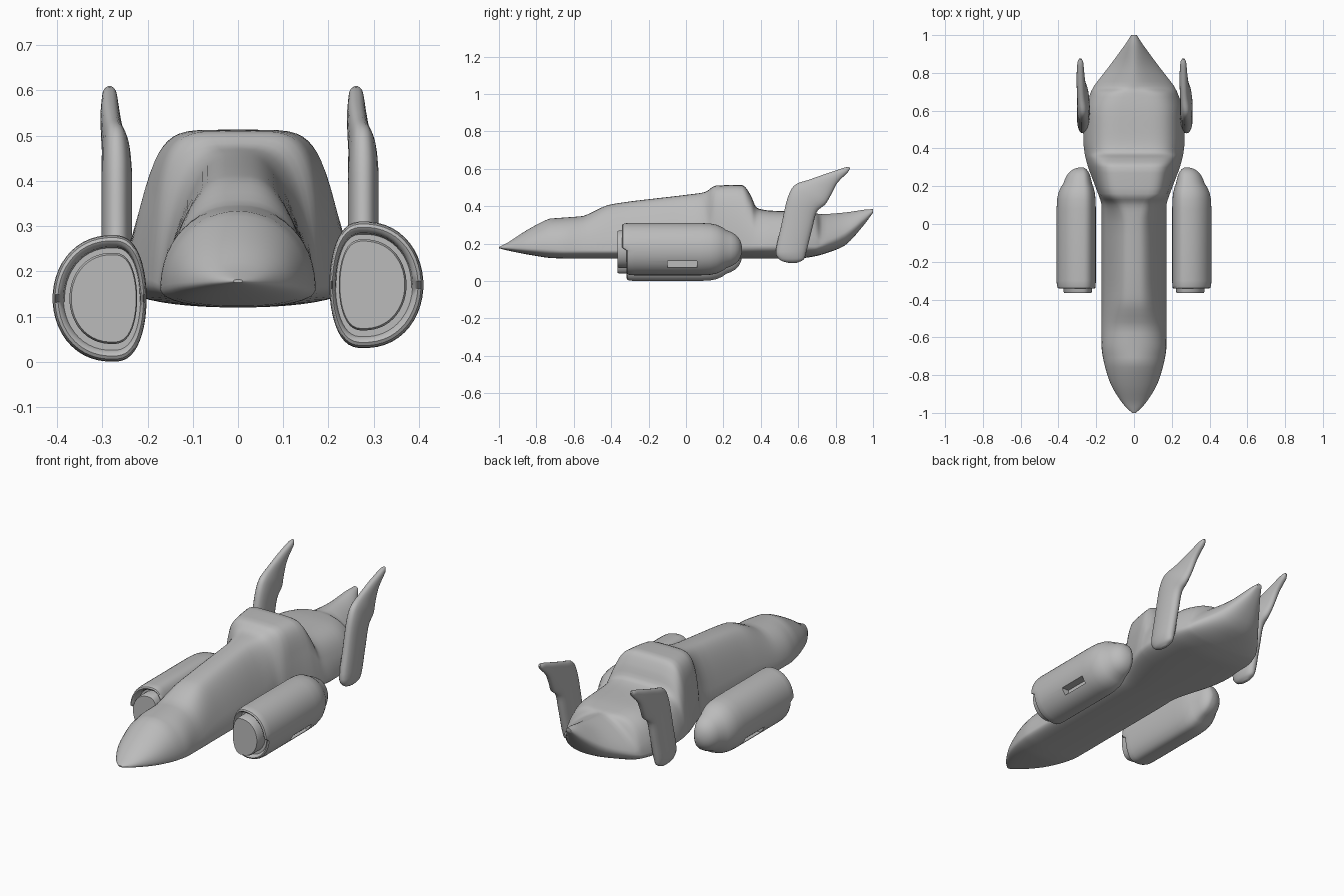
import bpy, bmesh, math

if "Cube" in bpy.data.objects:
    bpy.data.objects.remove(bpy.data.objects["Cube"])

mat = bpy.data.materials.new("hull grey")
mat.diffuse_color = (0.5, 0.5, 0.5, 1)
mat.use_nodes = True
mat.node_tree.nodes["Principled BSDF"].inputs["Base Color"].default_value = mat.diffuse_color


def refine(rows, n):
    """Catmull-Rom style rows between the given stations (limited tangents)."""
    out = []
    for i in range(len(rows) - 1):
        a, b = rows[i], rows[i + 1]
        p, q = rows[max(i - 1, 0)], rows[min(i + 2, len(rows) - 1)]
        for k in range(n):
            t = k / n
            row = []
            for w, x, y, z in zip(p, a, b, q):
                lim = 1.5 * abs(y - x)
                m0 = max(-lim, min(lim, (y - w) / 2))
                m1 = max(-lim, min(lim, (z - x) / 2))
                row.append(x * (2*t**3 - 3*t**2 + 1) + m0 * (t**3 - 2*t**2 + t)
                           + y * (3*t**2 - 2*t**3) + m1 * (t**3 - t**2))
            out.append(row)
    return out + [rows[-1]]


def loft(name, rings):
    bm = bmesh.new()
    vs = [[bm.verts.new(p) for p in r] for r in rings]
    n = len(vs[0])
    for a, b in zip(vs, vs[1:]):
        for i in range(n):
            j = (i + 1) % n
            bm.faces.new((a[i], a[j], b[j], b[i]))
    bm.faces.new(vs[0])
    bm.faces.new(vs[-1])
    bmesh.ops.recalc_face_normals(bm, faces=bm.faces)
    me = bpy.data.meshes.new(name)
    bm.to_mesh(me)
    bm.free()
    me.materials.append(mat)
    ob = bpy.data.objects.new(name, me)
    bpy.context.collection.objects.link(ob)
    return ob


def smooth(ob, deg=38):
    bpy.ops.object.select_all(action='DESELECT')
    ob.select_set(True)
    bpy.context.view_layer.objects.active = ob
    bpy.ops.object.shade_smooth_by_angle(angle=math.radians(deg))


def spow(v, e):
    return math.copysign(abs(v) ** e, v) if abs(v) > 1e-6 else 0.0


# Fuselage: y, bottom, chine height, top, chine width, shoulder width, roundness
hull = [
    (-1.0, .175, .178, .182, .010, .010, 1),
    (-.95, .162, .178, .207, .060, .060, 1),
    (-.85, .142, .175, .272, .122, .122, 1),
    (-.73, .123, .170, .333, .160, .160, 1),
    (-.65, .12, .165, .339, .172, .165, .9),
    (-.55, .12, .165, .347, .172, .140, .8),
    (-.42, .12, .165, .405, .172, .105, .65),
    (-.30, .12, .165, .425, .172, .095, .6),
    (.00, .12, .165, .460, .172, .095, .6),
    (.10, .12, .170, .475, .172, .120, .5),
    (.16, .12, .180, .510, .190, .165, .4),
    (.30, .12, .190, .513, .243, .180, .35),
    (.345, .12, .190, .460, .255, .190, .4),
    (.38, .12, .190, .390, .262, .200, .45),
    (.45, .12, .190, .376, .268, .200, .45),
    (.60, .12, .190, .371, .260, .200, .5),
    (.69, .132, .185, .362, .232, .180, .6),
    (.73, .142, .195, .357, .212, .160, 1.15),
    (.85, .190, .250, .366, .120, .090, 1.2),
    (.96, .310, .338, .382, .040, .035, 1),
    (1.0, .365, .373, .384, .015, .015, 1)]
rings = []
N = 48
for y, zb, zw, zt, w, ws, e in refine(hull, 4):
    ring = []
    for i in range(N):
        a = 2 * math.pi * i / N
        c, s = math.cos(a), math.sin(a)
        if s >= 0:
            h = spow(s, e)
            ring.append((spow(c, e) * (w + (ws - w) * h), y, zw + (zt - zw) * h))
        else:
            ring.append((spow(c, .9) * w, y, zw + (zw - zb) * spow(s, .8)))
    rings.append(ring)
smooth(loft("fuselage", rings))

# Engine pods: y, scale - nozzle plug, groove, lip, body, tail dome
pod = [(-.366, .02), (-.366, .69), (-.358, .72), (-.30, .72), (-.30, .80),
       (-.325, .82), (-.338, .86), (-.342, .91), (-.338, .96), (-.325, .99),
       (-.30, 1), (.08, 1), (.13, .98), (.165, .93), (.195, .83), (.215, .73),
       (.24, .66), (.262, .57), (.28, .45), (.292, .30), (.298, .15), (.30, .02)]
for name, sx, zc in (("right_engine", 1, .17), ("left_engine", -1, .14)):
    rings = []
    for k, (y, s) in enumerate(pod):
        ring = []
        for i in range(N):
            a = 2 * math.pi * (i + .5) / N
            c, q = math.cos(a), math.sin(a)
            x = .277 + s * (.133 * spow(c, .9) if c > 0 else .075 * spow(c, .75))
            # lower half of the lip is set back
            step = .025 if 5 <= k <= 10 and q < 0 else 0
            ring.append((sx * x, y + step, zc + s * .14 * q))
        rings.append(ring)
    ob = loft(name, rings)
    # vent slot low on the outer side
    bpy.ops.mesh.primitive_cube_add(size=1, location=(sx * .39, -.02, zc - .08))
    cut = bpy.context.object
    cut.name = "vent_cutter"
    cut.scale = (.07, .16, .035)
    cut.hide_render = True
    cut.data.materials.append(mat)
    mod = ob.modifiers.new("vent", 'BOOLEAN')
    mod.operation = 'DIFFERENCE'
    mod.solver = 'EXACT'
    mod.object = cut
    bpy.context.view_layer.objects.active = ob
    bpy.ops.object.modifier_apply(modifier="vent")
    bpy.data.objects.remove(cut)
    smooth(ob)

# Tail fins: front y,z  back y,z  centre x, half thickness
fin = [(.55, .096, .59, .096, .277, .008),
       (.505, .110, .63, .115, .277, .024),
       (.48, .155, .645, .16, .277, .034),
       (.51, .300, .675, .28, .277, .034),
       (.545, .450, .70, .37, .277, .034),
       (.585, .515, .745, .41, .275, .031),
       (.66, .542, .775, .46, .267, .025),
       (.76, .577, .81, .525, .262, .021),
       (.85, .607, .865, .58, .261, .015),
       (.872, .61, .877, .60, .261, .006)]
for name, dx in (("right_fin", 0), ("left_fin", -.545)):
    rings = []
    for fy, fz, by, bz, xc, t in refine(fin, 4):
        ring = []
        for i in range(24):
            a = 2 * math.pi * i / 24
            u = (1 - math.cos(a)) / 2
            ring.append((xc + dx + t * spow(math.sin(a), .8),
                         fy + (by - fy) * u, fz + (bz - fz) * u))
        rings.append(ring)
    smooth(loft(name, rings), 50)
